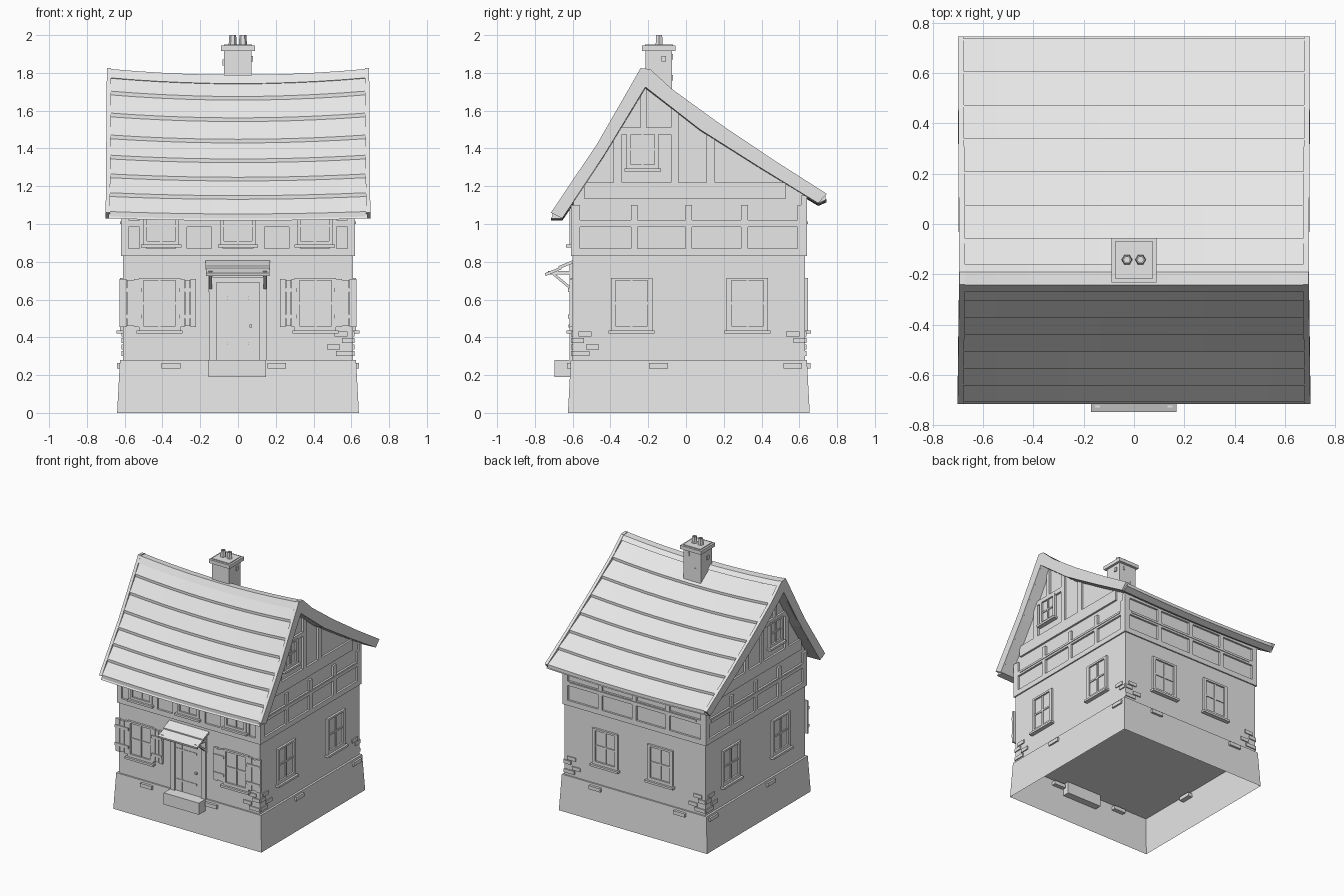
import bpy, bmesh
from math import cos, sin, pi

cube = bpy.data.objects.get("Cube")
if cube:
    bpy.data.objects.remove(cube)

grey = bpy.data.materials.new("plain_grey")
grey.use_nodes = True
COLOUR = (0.8, 0.8, 0.8, 1)
grey.diffuse_color = COLOUR
grey.node_tree.nodes["Principled BSDF"].inputs["Base Color"].default_value = COLOUR


def finish(name, bm, fix=True):
    if fix:
        bmesh.ops.recalc_face_normals(bm, faces=bm.faces[:])
    mesh = bpy.data.meshes.new(name)
    bm.to_mesh(mesh)
    bm.free()
    mesh.materials.append(grey)
    obj = bpy.data.objects.new(name, mesh)
    bpy.context.collection.objects.link(obj)
    return obj


def sag(x, z):
    return z - 0.032 * max(0, 1 - (x / 0.69) ** 2) * (z - 0.55) / 1.25


def prism(bm, poly, x0, x1, segs=1, sagging=False):
    """Sweep a (y, z) outline along x."""
    rings = []
    for i in range(segs + 1):
        x = x0 + (x1 - x0) * i / segs
        rings.append([bm.verts.new((x, y, sag(x, z) if sagging else z)) for y, z in poly])
    n = len(poly)
    for a, b in zip(rings, rings[1:]):
        for k in range(n):
            bm.faces.new((a[k], a[(k + 1) % n], b[(k + 1) % n], b[k]))
    bm.faces.new(rings[0][::-1])
    bm.faces.new(rings[-1])


def box(bm, lo, hi):
    (xa, ya, za), (xb, yb, zb) = lo, hi
    prism(bm, [(ya, za), (yb, za), (yb, zb), (ya, zb)], xa, xb)


# Walls: u runs along the wall, d is the distance out from the lower wall plane
MID = 0.015
WALLS = {
    "front": lambda u, d: (u, MID - 0.615 - d),
    "back": lambda u, d: (u, MID + 0.615 + d),
    "right": lambda u, d: (-0.61 - d, u),
    "left": lambda u, d: (0.61 + d, u),
}


def plate(bm, wall, u0, u1, z0, z1, d1, d0=-0.02):
    a, b = WALLS[wall](u0, d0), WALLS[wall](u1, d1)
    box(bm, (min(a[0], b[0]), min(a[1], b[1]), z0), (max(a[0], b[0]), max(a[1], b[1]), z1))


def lerp(pts, y):
    for (ya, za), (yb, zb) in zip(pts, pts[1:]):
        if y <= yb:
            break
    return za + (zb - za) * (y - ya) / (yb - ya)


# Roof lines
FRONT = [(-0.715, 1.06), (-0.47, 1.425), (-0.24, 1.825)]
BACK = [(-0.19, 1.82), (-0.075, 1.715), (0.18, 1.53), (0.47, 1.335), (0.745, 1.16)]
UNDER = [(-0.655, 1.03), (-0.43, 1.37), (-0.215, 1.725), (0.074, 1.5), (0.39, 1.3), (0.7, 1.11)]

# Stone base, open underneath
bm = bmesh.new()
bmesh.ops.create_cube(bm, size=1)
for v in bm.verts:
    top = v.co.z > 0
    half = 1.25 if top else 1.28
    v.co = (v.co.x * half, MID + v.co.y * half, 0.28 if top else 0)
bmesh.ops.delete(bm, geom=[f for f in bm.faces if f.normal.z < -0.5], context="FACES")
finish("stone_base", bm, fix=False)

# Lower walls, and upper infill with gables
bm = bmesh.new()
box(bm, (-0.61, MID - 0.615, 0.281), (0.61, MID + 0.615, 0.84))
finish("lower_walls", bm)
bm = bmesh.new()
gable = [(y, lerp(UNDER, y) + 0.004) for y in (0.625, 0.39, 0.074, -0.215, -0.43, -0.595)]
prism(bm, [(-0.595, 0.84), (0.625, 0.84)] + gable, -0.605, 0.605)
finish("upper_walls", bm)

# Timber framing
TIMBER = 0.01
bm = bmesh.new()
for wall in WALLS:
    side = wall in ("left", "right")
    lo, hi = (-0.61, 0.64) if side else (-0.62, 0.62)
    top = {"front": 1.1, "back": 1.14}.get(wall, 1.1)
    plate(bm, wall, lo, hi, 0.83, 0.87, TIMBER)
    if wall == "front":
        posts = [s * c for c in (0.6, 0.503, 0.3, 0.11) for s in (-1, 1)]
        widths = [0.04, 0.04, 0.035, 0.035, 0.06, 0.06, 0.06, 0.06]
        for s in (-1, 1):
            for a, b in ((0.14, 0.27), (0.52, 0.58)):
                plate(bm, wall, min(s * a, s * b), max(s * a, s * b), 0.985, 1.02, TIMBER)
    else:
        mid = MID if side else 0
        posts = [mid + c for c in (-0.6, -0.288, 0, 0.295, 0.6)]
        widths = [0.05, 0.035, 0.035, 0.035, 0.05]
        plate(bm, wall, lo, hi, 0.985, 1.02, TIMBER)
        plate(bm, wall, lo + 0.08, hi - 0.06, 1.0, 1.014, TIMBER + 0.005)
    for c, w in zip(posts, widths):
        plate(bm, wall, max(lo, c - w / 2), min(hi, c + w / 2), 0.87, top, TIMBER)
    if side:
        plate(bm, wall, -0.54, 0.53, 1.135, 1.22, TIMBER)
        for c, w in ((-0.362, 0.045), (-0.06, 0.04), (0.13, 0.045)):
            plate(bm, wall, c - w / 2, c + w / 2, 1.22, lerp(UNDER, c) + 0.015, TIMBER)
        plate(bm, wall, -0.35, -0.08, 1.475, 1.51, TIMBER)
        plate(bm, wall, -0.24, -0.21, 1.51, 1.72, TIMBER)
    elif wall == "back":
        plate(bm, wall, lo, hi, 1.12, 1.15, TIMBER)
finish("timber_frame", bm)

# Roof deck, overlapping rows, verge boards and ridge cap
shift = lambda pts, d: [(y, z - d) for y, z in pts]
bm = bmesh.new()
prism(bm, shift(FRONT, 0.03) + shift(BACK, 0.03) + UNDER[::-1], -0.685, 0.685, 10, True)
finish("roof_deck", bm)
bm = bmesh.new()
for line, eave, end, rows in ((FRONT, -0.708, -0.24, 7), (BACK, 0.738, -0.19, 7)):
    step = (end - eave) / rows
    for i in range(rows):
        y0, y1 = eave + step * i, eave + step * (i + 1)
        z0, z1 = lerp(line, y0), lerp(line, y1)
        prism(bm, [(y0, z0 - 0.004), (y1, z1 - 0.024), (y1, z1 - 0.05), (y0, z0 - 0.036)],
              -0.678, 0.678, 10, True)
finish("roof_rows", bm)
bm = bmesh.new()
for s in (-1, 1):
    prism(bm, FRONT + BACK + UNDER[::-1], s * 0.674, s * 0.697)
for v in bm.verts:
    v.co.x *= 1 + 0.012 * (1.5 - v.co.z)
finish("verge_boards", bm)
bm = bmesh.new()
prism(bm, [(-0.268, 1.775), (-0.243, 1.822), (-0.19, 1.818), (-0.16, 1.79), (-0.215, 1.76)],
      -0.69, 0.69, 10, True)
finish("ridge_cap", bm)

# Chimney with slab and two pots
bm = bmesh.new()
box(bm, (-0.075, -0.215, 1.6), (0.072, -0.075, 1.92))
for x, y, z in ((-0.077, -0.15, 1.84), (0.074, -0.11, 1.86), (0.03, -0.073, 1.87), (-0.03, -0.073, 1.76)):
    box(bm, (x - 0.006, y - 0.02, z), (x + 0.006, y + 0.004, z + 0.03))
finish("chimney_stack", bm)
bm = bmesh.new()
box(bm, (-0.09, -0.232, 1.917), (0.09, -0.055, 1.945))
box(bm, (-0.075, -0.217, 1.945), (0.075, -0.07, 1.951))
finish("chimney_slab", bm)
bm = bmesh.new()
for x in (-0.028, 0.026):
    rings = [[bm.verts.new((x + r * cos(k * pi / 3), -0.142 + r * sin(k * pi / 3), z)) for k in range(6)]
             for r, z in ((0.022, 1.945), (0.018, 2.0), (0.012, 2.0), (0.012, 1.96))]
    for a, b in zip(rings, rings[1:]):
        for k in range(6):
            bm.faces.new((a[k], a[(k + 1) % 6], b[(k + 1) % 6], b[k]))
    bm.faces.new(rings[-1])
finish("chimney_pots", bm)


# Windows
def window(bm, wall, c, w, z0, z1, base=0.0, bar=0.025):
    a, b = c - w / 2, c + w / 2
    out = base + 0.016
    plate(bm, wall, a, b, z0, z1, base + 0.003)
    plate(bm, wall, a - bar, a, z0 - bar, z1 + bar * 0.6, out)
    plate(bm, wall, b, b + bar, z0 - bar, z1 + bar * 0.6, out)
    plate(bm, wall, a, b, z1, z1 + bar * 0.6, out)
    plate(bm, wall, a, b, z0 - bar, z0, out)
    t = 0.006
    plate(bm, wall, c - t, c + t, z0, z1, base + 0.01)
    plate(bm, wall, a, b, (z0 + z1) / 2 - t, (z0 + z1) / 2 + t, base + 0.0095)
    plate(bm, wall, a - bar - 0.012, b + bar + 0.012, z0 - bar - 0.014, z0 - bar + 0.002, base + 0.032)


bm = bmesh.new()
for wall in ("left", "right"):
    window(bm, wall, -0.288, 0.17, 0.46, 0.7)
    window(bm, wall, 0.325, 0.17, 0.46, 0.7)
    window(bm, wall, -0.23, 0.125, 1.315, 1.475, base=-0.002, bar=0.022)
for c in (-0.225, 0.25):
    window(bm, "back", c, 0.17, 0.46, 0.7)
for c in (-0.415, 0.41):
    window(bm, "front", c, 0.17, 0.46, 0.7)
for c in (-0.407, 0, 0.407):
    window(bm, "front", c, 0.15, 0.91, 1.07, base=0.002, bar=0.02)
finish("windows", bm)

# Plank shutters with battens
bm = bmesh.new()
for s in (-1, 1):
    for a, b in ((0.222, 0.312), (0.512, 0.628)):
        n = 3
        for i in range(n):
            p = s * (a + (b - a) * i / n + 0.001)
            q = s * (a + (b - a) * (i + 1) / n - 0.001)
            drop = 0.006 * (i % 2)
            plate(bm, "front", min(p, q), max(p, q), 0.455 + drop, 0.71 - drop, 0.018, 0.002)
        for z in (0.5, 0.64):
            plate(bm, "front", min(s * a, s * b), max(s * a, s * b), z, z + 0.022, 0.025, 0.01)
finish("shutters", bm)

# Door, frame, knob and step
bm = bmesh.new()
for i in range(4):
    u = -0.115 + i * 0.0575
    plate(bm, "front", u + 0.001, u + 0.0565, 0.28, 0.69, 0.006)
for z in (0.36, 0.6):
    plate(bm, "front", -0.11, 0.07, z, z + 0.015, 0.01)
plate(bm, "front", 0.06, 0.075, 0.452, 0.467, 0.022)
finish("door", bm)
bm = bmesh.new()
for s in (-1, 1):
    plate(bm, "front", min(s * 0.115, s * 0.15), max(s * 0.115, s * 0.15), 0.28, 0.72, 0.018)
plate(bm, "front", -0.115, 0.115, 0.69, 0.72, 0.018)
finish("door_frame", bm)
bm = bmesh.new()
box(bm, (-0.155, -0.695, 0.19), (0.148, -0.56, 0.281))
finish("door_step", bm)

# Porch canopy with braces
bm = bmesh.new()
prism(bm, [(-0.59, 0.795), (-0.59, 0.812), (-0.675, 0.777), (-0.675, 0.76)], -0.173, 0.17)
prism(bm, [(-0.66, 0.76), (-0.66, 0.774), (-0.747, 0.74), (-0.743, 0.724)], -0.17, 0.168)
finish("canopy_boards", bm)
bm = bmesh.new()
for x in (-0.145, 0.143):
    box(bm, (x - 0.01, -0.73, 0.732), (x + 0.01, -0.59, 0.75))
    box(bm, (x - 0.01, -0.618, 0.64), (x + 0.01, -0.59, 0.8))
    prism(bm, [(-0.72, 0.742), (-0.7, 0.742), (-0.6, 0.66), (-0.6, 0.642)], x - 0.008, x + 0.008)
finish("canopy_braces", bm)

# Loose stones on the base and corner bricks
bm = bmesh.new()
for wall, spots in (("front", (-0.355, 0.205)), ("left", (-0.145, 0.565)),
                    ("right", (-0.145, 0.565)), ("back", (-0.4, 0.33))):
    for u in spots:
        plate(bm, wall, u - 0.05, u + 0.05, 0.236, 0.264, 0.03)
for wall, end, inward in (("front", 0.61, -1), ("left", -0.6, 1), ("back", -0.61, 1),
                          ("right", 0.63, -1), ("left", 0.63, -1), ("back", 0.61, -1)):
    for i, (off, size) in enumerate(((0, 0.09), (0.07, 0.07), (0, 0.06), (0.03, 0.07))):
        if wall == "left" and end > 0 and i < 2:
            continue
        p, q = end + inward * off, end + inward * (off + size)
        z = 0.3 + i * 0.035
        plate(bm, wall, min(p, q), max(p, q), z, z + 0.027, 0.008)
finish("stones", bm)
